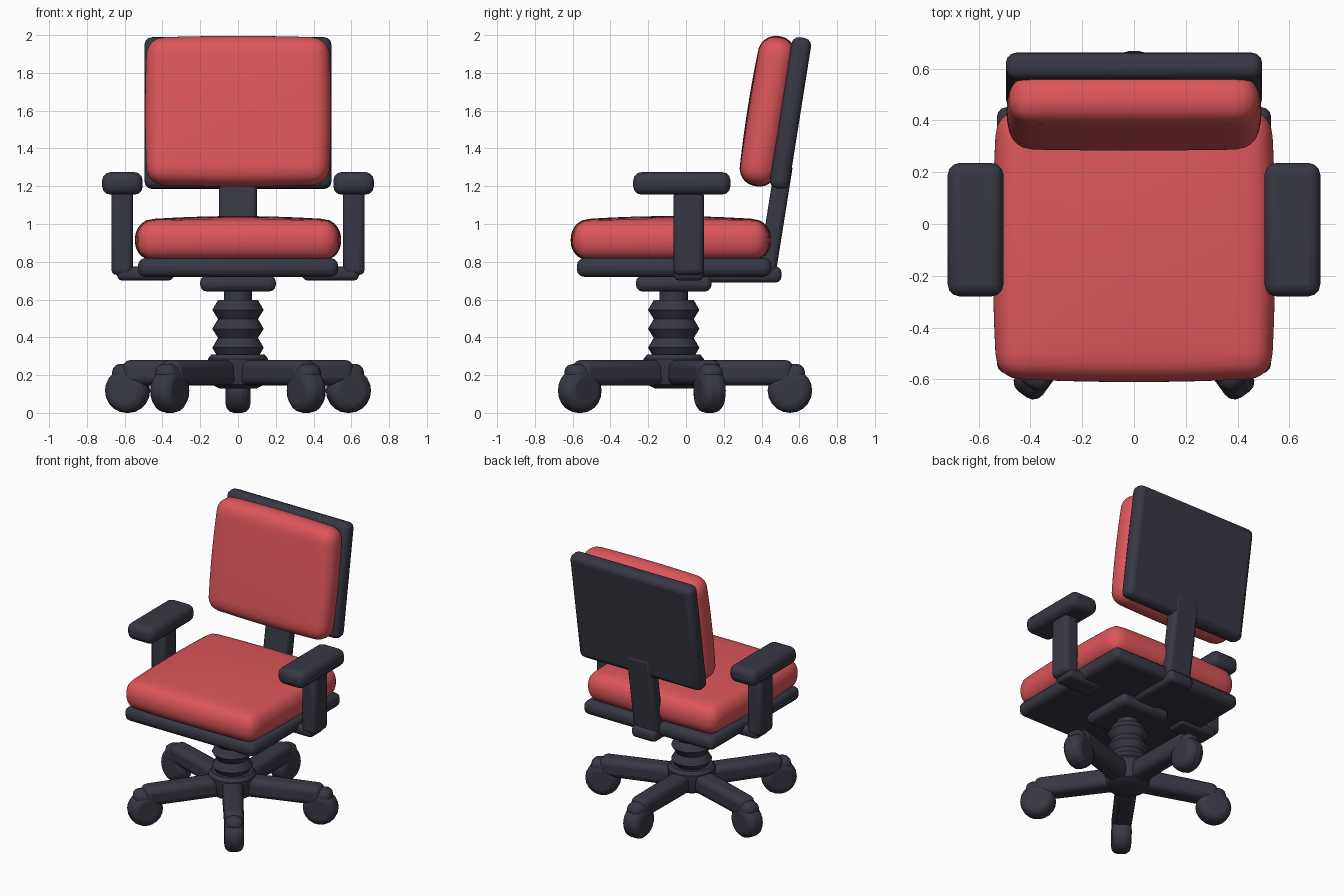
import bpy, bmesh, math
from mathutils import Matrix, Vector

cube = bpy.data.objects.get("Cube")
if cube:
    bpy.data.objects.remove(cube, do_unlink=True)


def material(name, colour):
    m = bpy.data.materials.new(name)
    m.use_nodes = True
    m.diffuse_color = colour
    m.node_tree.nodes["Principled BSDF"].inputs["Base Color"].default_value = colour
    return m


RED = material("red fabric", (0.72, 0.093, 0.102, 1))
DARK = material("dark plastic", (0.038, 0.039, 0.057, 1))
TILT = math.radians(9)
AXIS_Y = -0.065  # the pedestal sits slightly forward


def finish(name, bm, mat, matrix, bevel=0, segments=3):
    bmesh.ops.recalc_face_normals(bm, faces=bm.faces)
    mesh = bpy.data.meshes.new(name)
    bm.to_mesh(mesh)
    bm.free()
    mesh.materials.append(mat)
    ob = bpy.data.objects.new(name, mesh)
    bpy.context.collection.objects.link(ob)
    ob.matrix_world = matrix
    if bevel:
        mod = ob.modifiers.new("rounding", "BEVEL")
        mod.width, mod.segments = bevel, segments
        mod.limit_method, mod.angle_limit = "ANGLE", math.radians(40)
    bpy.ops.object.select_all(action="DESELECT")
    ob.select_set(True)
    bpy.context.view_layer.objects.active = ob
    bpy.ops.object.shade_smooth_by_angle(angle=math.radians(40))
    return ob


def box(name, centre, size, bevel, tilt=0, parent=Matrix(), taper=1):
    """Rounded box; taper narrows the +y end."""
    bm = bmesh.new()
    bmesh.ops.create_cube(bm, size=1)
    for v in bm.verts:
        if v.co.y > 0:
            v.co.x *= taper
        v.co *= Vector(size)
    place = parent @ Matrix.Translation(centre) @ Matrix.Rotation(-tilt, 4, "X")
    return finish(name, bm, DARK, place, bevel)


def lathe(name, profile, place, sides=24, bevel=0):
    bm = bmesh.new()
    rings = []
    for r, z in profile:
        rings.append([bm.verts.new((r * math.cos(a), r * math.sin(a), z))
                      for a in (math.tau * i / sides for i in range(sides))])
    for low, high in zip(rings, rings[1:]):
        for i in range(sides):
            j = (i + 1) % sides
            bm.faces.new((low[i], low[j], high[j], high[i]))
    bm.faces.new(rings[0][::-1])
    bm.faces.new(rings[-1])
    return finish(name, bm, DARK, place, bevel)


def cushion(name, half, radius, crown, bulge, place):
    """Soft pad: rounded block with a domed top and slightly bowed sides."""
    bm = bmesh.new()
    bmesh.ops.create_cube(bm, size=2)
    bmesh.ops.subdivide_edges(bm, edges=bm.edges[:], cuts=19, use_grid_fill=True)
    for v in bm.verts:
        p = [math.sin(c * math.pi / 2) * h for c, h in zip(v.co, half)]
        inner = [max(r - h, min(h - r, c)) for c, h, r in zip(p, half, radius)]
        d = Vector([(c - i) / r for c, i, r in zip(p, inner, radius)])
        d = d.normalized() * max(abs(c) for c in d) if d.length > 0 else d
        x, y, z = (i + r * c for i, r, c in zip(inner, radius, d))
        u, w = 1 - (x / half[0]) ** 2, 1 - (y / half[1]) ** 2
        if z > 0:
            z += crown * u * w * z / half[2]
        v.co = (x * (1 + bulge * w), y * (1 + bulge * u), z)
    return finish(name, bm, RED, place)


# Seat
cushion("seat_cushion", (0.53, 0.515, 0.105), (0.085, 0.085, 0.1), 0.022, 0.03,
        Matrix.Translation((0, -0.08, 0.915)))
box("seat_pan", (0, -0.063, 0.77), (1.06, 1.03, 0.1), 0.04)
box("mount_plate", (0, AXIS_Y, 0.685), (0.4, 0.4, 0.085), 0.035)

# Backrest
cushion("back_cushion", (0.48, 0.392, 0.095), (0.09, 0.085, 0.09), 0.012, 0.025,
        Matrix.Translation((0, 0.432, 1.597)) @ Matrix.Rotation(math.pi / 2 - TILT, 4, "X"))
box("back_shell", (0, 0.553, 1.587), (0.99, 0.105, 0.81), 0.04, TILT)
box("back_strut", (0, 0.472, 1.02), (0.2, 0.095, 0.62), 0.028, TILT)
box("strut_foot", (0, 0.305, 0.732), (0.2, 0.4, 0.085), 0.03)

# Armrests
for side, s in (("left", 1), ("right", -1)):
    box(side + "_arm_pad", (s * 0.612, -0.022, 1.215), (0.215, 0.515, 0.12), 0.045)
    box(side + "_arm_post", (s * 0.613, 0.015, 0.955), (0.115, 0.16, 0.45), 0.03)
    box(side + "_arm_bracket", (s * 0.49, 0.015, 0.738), (0.3, 0.155, 0.075), 0.028)

# Pedestal
centre = Matrix.Translation((0, AXIS_Y, 0))
lathe("gas_column", [(0.075, 0.28), (0.075, 0.68)], centre)
bellows = [(0.11, 0.3)]
for k in range(3):
    z = 0.345 + 0.1 * k
    bellows += [(0.136, z), (0.106, z + 0.052)]
lathe("bellows", bellows, centre)
lathe("base_hub", [(0.1, 0.13), (0.14, 0.15), (0.155, 0.2), (0.16, 0.285), (0.14, 0.31)], centre)

# Five legs with casters
for k in range(5):
    arm = centre @ Matrix.Rotation(math.tau * k / 5, 4, "Z")
    n = str(k + 1)
    box("leg_" + n, (0, 0.335, 0.213), (0.145, 0.59, 0.135), 0.04, parent=arm, taper=0.9)
    box("caster_hood_" + n, (0, 0.615, 0.2), (0.12, 0.16, 0.12), 0.045, parent=arm)
    wheel = arm @ Matrix.Translation((0, 0.615, 0.118)) @ Matrix.Rotation(math.pi / 2, 4, "Y")
    lathe("caster_wheel_" + n, [(0.118, -0.065), (0.118, 0.065)], wheel, 20, 0.045)
